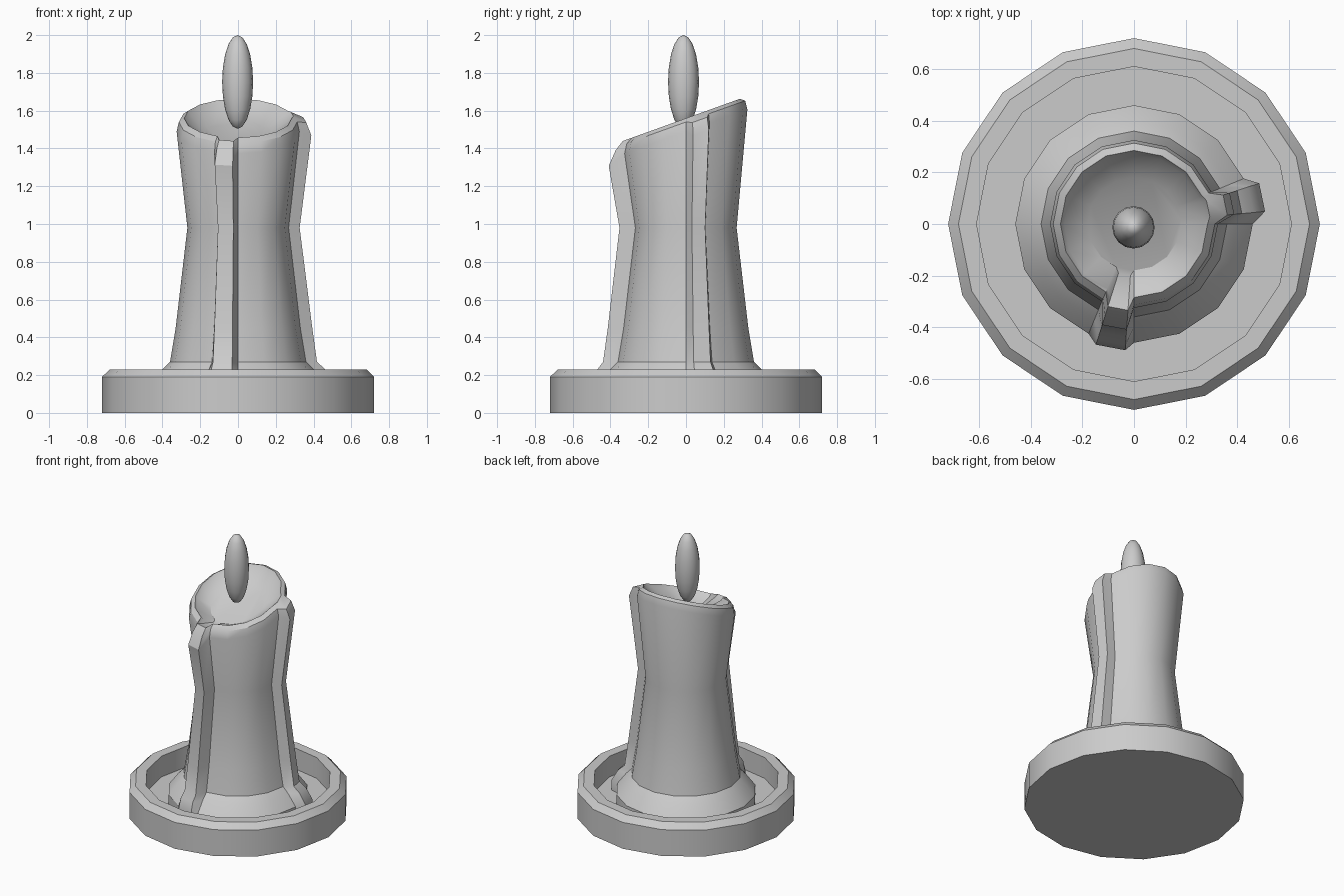
import bpy, bmesh
from math import sin, cos, radians

if "Cube" in bpy.data.objects:
    bpy.data.objects.remove(bpy.data.objects["Cube"])


def loft(name, rings, cap_first=True, cap_last=True):
    """Skin a stack of equally sized point rings into one object."""
    bm = bmesh.new()
    loops = [[bm.verts.new(p) for p in ring] for ring in rings]
    n = len(loops[0])
    for a, b in zip(loops, loops[1:]):
        for i in range(n):
            j = (i + 1) % n
            bm.faces.new((a[i], a[j], b[j], b[i]))
    if cap_first:
        bm.faces.new(loops[0][::-1])
    if cap_last:
        bm.faces.new(loops[-1])
    bmesh.ops.recalc_face_normals(bm, faces=bm.faces)
    mesh = bpy.data.meshes.new(name)
    bm.to_mesh(mesh)
    bm.free()
    ob = bpy.data.objects.new(name, mesh)
    bpy.context.collection.objects.link(ob)
    smooth(ob)
    return ob


def smooth(ob):
    bpy.ops.object.select_all(action='DESELECT')
    ob.select_set(True)
    bpy.context.view_layer.objects.active = ob
    bpy.ops.object.shade_smooth_by_angle(angle=radians(32))


# Sixteen-sided dish: outer wall, bevelled rim, sunken floor
dish_profile = [(0.72, 0), (0.72, 0.19), (0.68, 0.23), (0.61, 0.23), (0.61, 0.08)]
loft("dish", [[(r * cos(radians(22.5 * i)), r * sin(radians(22.5 * i)), z)
               for i in range(16)] for r, z in dish_profile])

# Candle ring angles, with two extra points for each wax drip
FRONT, RIGHT = (252.5, 266.0), (5.5, 18.0)
angles = sorted([22.5 * i for i in range(16)] + list(FRONT + RIGHT))


def candle_ring(r, z, front, right, slanted=False, drop=0.0):
    ring = []
    for a in angles:
        drip = front if a in FRONT else right if a in RIGHT else 0
        rr = r + drip
        x, y = rr * cos(radians(a)), rr * sin(radians(a))
        h = z
        if slanted:  # follow the tilted melted top
            h += 1.56 + 0.36 * y - (drop if drip else 0)
        ring.append((x, y, h))
    return ring


# Candle: flared foot, waisted body, slanted lip, shallow melted bowl
loft("candle", [
    candle_ring(0.46, 0.08, 0.03, 0.05),
    candle_ring(0.46, 0.15, 0.03, 0.05),
    candle_ring(0.40, 0.23, 0.07, 0.065),
    candle_ring(0.36, 0.27, 0.08, 0.06),
    candle_ring(0.33, 0.45, 0.085, 0.065),
    candle_ring(0.268, 0.98, 0.085, 0.06),
    candle_ring(0.325, -0.07, 0.085, 0.065, True, 0.035),
    candle_ring(0.313, -0.02, 0.06, 0.05, True, 0.015),
    candle_ring(0.285, 0.0, 0.05, 0.01, True),
    candle_ring(0.27, -0.02, 0.035, 0.004, True),
    candle_ring(0.18, -0.075, 0.02, 0.002, True),
])

# Floating egg-shaped flame
bpy.ops.mesh.primitive_uv_sphere_add(segments=16, ring_count=10, radius=1,
                                     location=(-0.002, -0.013, 1.752))
flame = bpy.context.object
flame.name = "flame"
flame.scale = (0.082, 0.082, 0.248)
bpy.ops.object.transform_apply(location=False, rotation=False, scale=True)
smooth(flame)
